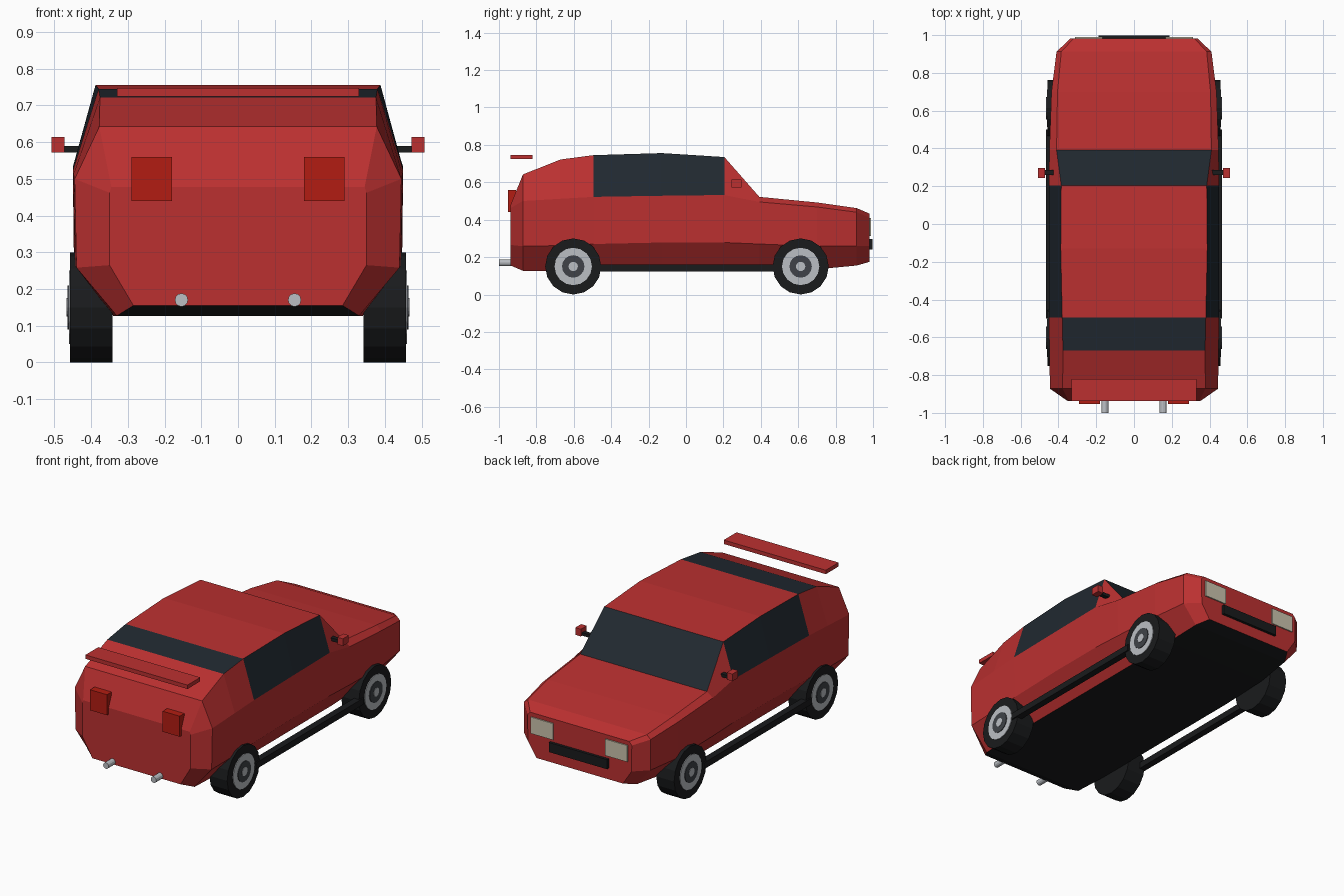
import bpy, bmesh, math
from mathutils import Matrix

if "Cube" in bpy.data.objects:
    bpy.data.objects.remove(bpy.data.objects["Cube"])


def material(name, r, g, b):
    m = bpy.data.materials.new(name)
    m.diffuse_color = (r, g, b, 1)
    m.use_nodes = True
    m.node_tree.nodes["Principled BSDF"].inputs["Base Color"].default_value = m.diffuse_color
    return m


RED = material("red_paint", 0.50, 0.03, 0.03)
GLASS = material("dark_glass", 0.015, 0.022, 0.03)
BLACK = material("black", 0.01, 0.011, 0.012)
LAMP_RED = material("tail_red", 0.45, 0.012, 0.006)
LAMP = material("lamp_cream", 0.60, 0.55, 0.42)
METAL = material("metal", 0.50, 0.52, 0.55)
HUB = material("hub_grey", 0.05, 0.055, 0.065)


def finish(name, bm, mats):
    bmesh.ops.recalc_face_normals(bm, faces=bm.faces)
    me = bpy.data.meshes.new(name)
    bm.to_mesh(me)
    bm.free()
    for m in mats:
        me.materials.append(m)
    ob = bpy.data.objects.new(name, me)
    bpy.context.collection.objects.link(ob)
    return ob


def box(name, x, y, z, mat):
    """Box from (min, max) ranges on each axis."""
    bm = bmesh.new()
    bmesh.ops.create_cube(bm, size=1)
    for v in bm.verts:
        for i, (lo, hi) in enumerate((x, y, z)):
            v.co[i] = lo if v.co[i] < 0 else hi
    return finish(name, bm, [mat])


def cylinder(name, centre, radius, length, axis, sides, mat):
    bm = bmesh.new()
    rot = Matrix.Rotation(math.pi / 2, 4, 'Y' if axis == 'X' else 'X')
    bmesh.ops.create_cone(bm, cap_ends=True, segments=sides, radius1=radius,
                          radius2=radius, depth=length,
                          matrix=Matrix.Translation(centre) @ rot)
    return finish(name, bm, [mat])


# Body: half sections along y, as y, then (x, z) of floor, flank, waist, roof
sections = [
    (-0.938, 0.285, 0.155, 0.350, 0.265, 0.350, 0.462, 0.345, 0.478),
    (-0.872, 0.330, 0.127, 0.440, 0.258, 0.445, 0.500, 0.378, 0.642),
    (-0.670, 0.340, 0.127, 0.443, 0.262, 0.448, 0.512, 0.376, 0.722),
    (-0.495, 0.340, 0.127, 0.445, 0.270, 0.450, 0.522, 0.380, 0.745),
    (-0.130, 0.340, 0.127, 0.447, 0.278, 0.450, 0.528, 0.388, 0.756),
    (0.205, 0.340, 0.127, 0.447, 0.278, 0.450, 0.532, 0.385, 0.735),
    (0.392, 0.340, 0.127, 0.445, 0.270, 0.448, 0.495, 0.410, 0.522),
    (0.700, 0.335, 0.135, 0.435, 0.258, 0.437, 0.468, 0.405, 0.492),
    (0.912, 0.320, 0.155, 0.408, 0.260, 0.410, 0.440, 0.385, 0.462),
    (0.982, 0.280, 0.175, 0.335, 0.260, 0.337, 0.412, 0.320, 0.432),
]
bm = bmesh.new()
rings = []
for y, *p in sections:
    half = list(zip(p[0::2], p[1::2]))
    ring = half + [(-x, z) for x, z in reversed(half)]
    rings.append([bm.verts.new((x, y, z)) for x, z in ring])
for s, (a, b) in enumerate(zip(rings, rings[1:])):
    for i in range(8):
        j = (i + 1) % 8
        f = bm.faces.new((a[i], a[j], b[j], b[i]))
        if i == 7:                              # underside
            f.material_index = 2
        elif i in (2, 4) and s in (3, 4):       # side windows
            f.material_index = 1
        elif i == 3 and s in (2, 5):            # rear window and windscreen
            f.material_index = 1
bm.faces.new(rings[0])
bm.faces.new(rings[-1])
finish("body", bm, [RED, GLASS, BLACK])

# Rear spoiler and front grille
box("spoiler", (-0.33, 0.33), (-0.938, -0.82), (0.724, 0.747), RED)
box("grille", (-0.188, 0.188), (0.96, 0.998), (0.24, 0.296), BLACK)

for side, s in (("left", -1), ("right", 1)):
    def span(a, b):
        return tuple(sorted((a * s, b * s)))

    # Lamps
    box(f"tail_light_{side}", span(0.18, 0.29), (-0.953, -0.91), (0.44, 0.56), LAMP_RED)
    box(f"headlight_{side}", span(0.168, 0.312), (0.96, 0.989), (0.312, 0.408), LAMP)
    # Door mirror and its arm
    box(f"mirror_{side}", span(0.472, 0.508), (0.243, 0.297), (0.572, 0.614), RED)
    box(f"mirror_arm_{side}", span(0.40, 0.475), (0.26, 0.285), (0.572, 0.59), BLACK)
    # Sill bar between the wheels
    box(f"sill_{side}", span(0.425, 0.465), (-0.5, 0.5), (0.123, 0.16), BLACK)
    # Exhaust
    cylinder(f"exhaust_{side}", (0.154 * s, -0.95, 0.17), 0.018, 0.10, 'Y', 12, METAL)
    # Wheels: tyre, rim, hub and centre cap
    for end, y in (("rear", -0.603), ("front", 0.613)):
        for part, r, inner, outer, mat in (
                ("tyre", 0.15, 0.342, 0.457, BLACK), ("rim", 0.10, 0.43, 0.461, METAL),
                ("hub", 0.06, 0.43, 0.465, HUB), ("cap", 0.025, 0.43, 0.467, METAL)):
            cylinder(f"{part}_{end}_{side}", ((inner + outer) / 2 * s, y, 0.15),
                     r, outer - inner, 'X', 16, mat)
